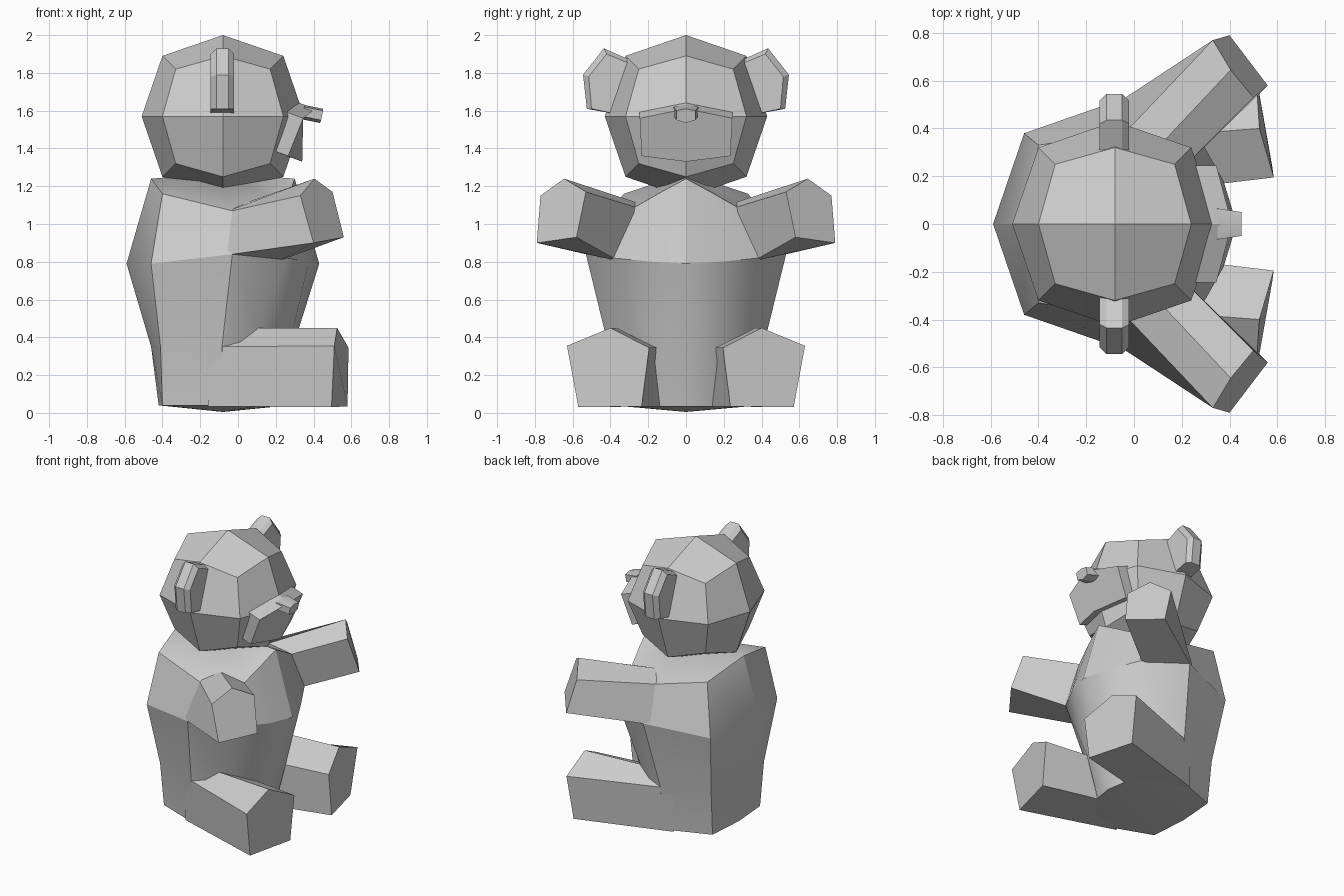
import bpy, bmesh, math
from mathutils import Vector

if "Cube" in bpy.data.objects:
    bpy.data.objects.remove(bpy.data.objects["Cube"])


def finish(name, bm, angle=30):
    bmesh.ops.recalc_face_normals(bm, faces=bm.faces)
    mesh = bpy.data.meshes.new(name)
    bm.to_mesh(mesh)
    bm.free()
    ob = bpy.data.objects.new(name, mesh)
    bpy.context.collection.objects.link(ob)
    bpy.ops.object.select_all(action='DESELECT')
    ob.select_set(True)
    bpy.context.view_layer.objects.active = ob
    bpy.ops.object.shade_smooth_by_angle(angle=math.radians(angle))
    return ob


def loft(name, loops, bottom=None, top=None):
    """Skin a stack of loops; each end is an n-gon or a fan to a given point."""
    bm = bmesh.new()
    rows = [[bm.verts.new(p) for p in loop] for loop in loops]
    n = len(rows[0])
    for a, b in zip(rows, rows[1:]):
        for i in range(n):
            j = (i + 1) % n
            bm.faces.new((a[i], a[j], b[j], b[i]))
    for row, tip in ((rows[0], bottom), (rows[-1], top)):
        if tip is None:
            bm.faces.new(row)
        else:
            c = bm.verts.new(tip)
            for i in range(n):
                bm.faces.new((row[i], row[(i + 1) % n], c))
    return finish(name, bm)


def flip(points):
    return [(x, -y, z) for x, y, z in points]


def pair(name, loops):
    loft("left_" + name, loops)
    loft("right_" + name, [flip(l) for l in loops])


def full_ring(half):
    return half + flip(half[-2:0:-1])


# Head: a cube subdivided once and rounded
bm = bmesh.new()
bmesh.ops.create_cube(bm, size=2)
bmesh.ops.subdivide_edges(bm, edges=bm.edges[:], cuts=1, use_grid_fill=True)
radius = {1: 0.43, 2: 0.32, 3: 0.25}
for v in bm.verts:
    count = sum(abs(c) > 0.5 for c in v.co)
    v.co = v.co * radius[count] + Vector((-0.08, 0, 1.57))
finish("head", bm)

# Torso: half rings from back to front, mirrored across y
torso = [
    [(-.42, 0, .04), (-.40, .27, .04), (-.08, .39, .04),
     (.10, .30, .035), (.20, .13, .035), (.22, 0, .035)],
    [(-.46, 0, .35), (-.41, .30, .35), (-.085, .41, .35),
     (.105, .37, .45), (.27, .155, .345), (.29, 0, .345)],
    [(-.59, 0, .79), (-.46, .38, .79), (-.03, .53, .84),
     (.26, .385, .82), (.375, .18, .80), (.43, 0, .79)],
    [(-.46, 0, 1.24), (-.40, .33, 1.16), (-.03, .39, 1.07),
     (.24, .27, 1.09), (.275, .13, 1.17), (.30, 0, 1.24)],
]
loft("torso", [full_ring(h) for h in torso],
     bottom=(-.08, 0, 0.005), top=(-.08, 0, 1.27))

# Arms: five-sided, rooted inside the torso
arm_root = [(-.03, .53, .84), (-.03, .39, 1.07), (.09, .31, 1.13),
            (.24, .27, 1.09), (.26, .385, .82)]
arm_end = [(.40, .79, .90), (.33, .77, 1.15), (.405, .645, 1.24),
           (.50, .53, 1.17), (.56, .58, .93)]
arm_root = [tuple(Vector(a).lerp(Vector(b), -0.15))
            for a, b in zip(arm_root, arm_end)]
pair("arm", [arm_root, arm_end])

# Legs: five-sided, flush with the side of the torso
leg_root = [(-.16, .37, .035), (-.16, .38, .35), (.0, .36, .45),
            (.12, .14, .345), (.12, .12, .035)]
leg_end = [(.495, .57, .03), (.51, .63, .355), (.525, .40, .45),
           (.585, .195, .345), (.58, .235, .035)]
pair("leg", [leg_root, leg_end])

# Ears: flat profile with a bevelled rim
rim = [(.30, 1.87), (.435, 1.93), (.545, 1.79), (.525, 1.61), (.36, 1.58)]
face = [(.30, 1.85), (.42, 1.90), (.515, 1.78), (.50, 1.61), (.36, 1.58)]
pair("ear", [[(x, y, z) for y, z in prof] for x, prof in
             ((-.145, face), (-.115, rim), (-.05, rim), (-.02, face))])

# Muzzle: tilted six-sided block
snout = [(.41, 0, 1.61), (.345, .245, 1.56), (.265, .235, 1.36),
         (.34, 0, 1.33), (.265, -.235, 1.36), (.345, -.245, 1.56)]
loft("muzzle", [snout, [(x - .15, y, z + .055) for x, y, z in snout]])

# Nose
nose = [(.45, 0, 1.61), (.45, .05, 1.60), (.44, .05, 1.55),
        (.435, 0, 1.535), (.44, -.05, 1.55), (.45, -.05, 1.60)]
loft("nose", [nose, [(x - .10, y * 1.3, z + .02) for x, y, z in nose]])
